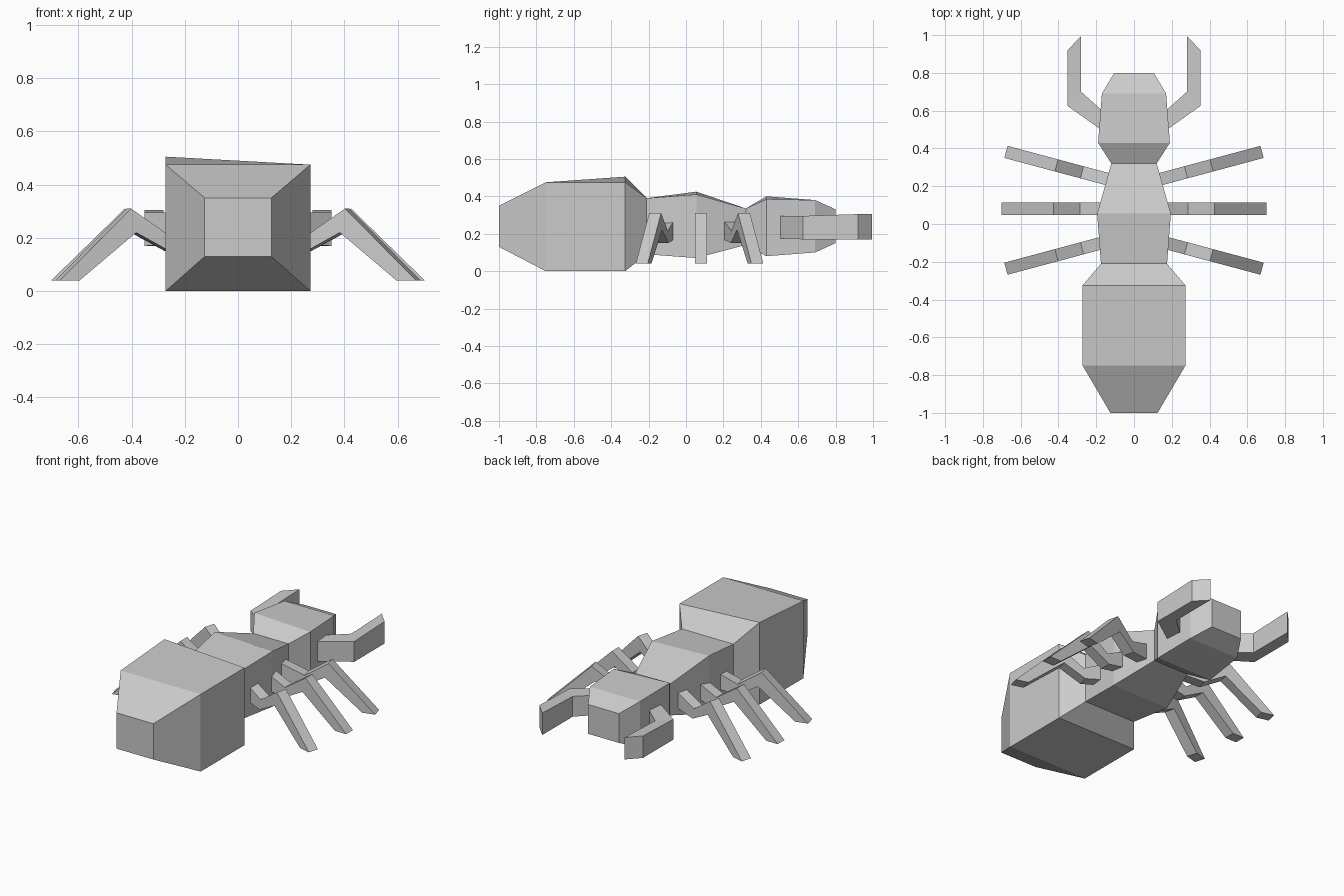
import bpy
from math import radians
from mathutils import Matrix, Vector

if "Cube" in bpy.data.objects:
    bpy.data.objects.remove(bpy.data.objects["Cube"])


def loft(name, rings):
    """Skin a list of four-point rings and cap both ends."""
    n = len(rings)
    verts = [p for ring in rings for p in ring]
    faces = [(4 * i + j, 4 * i + (j + 1) % 4, 4 * i + 4 + (j + 1) % 4, 4 * i + 4 + j)
             for i in range(n - 1) for j in range(4)]
    faces += [(3, 2, 1, 0), tuple(range(4 * n - 4, 4 * n))]
    mesh = bpy.data.meshes.new(name)
    mesh.from_pydata(verts, [], faces)
    obj = bpy.data.objects.new(name, mesh)
    bpy.context.collection.objects.link(obj)
    # consistent outward normals
    import bmesh
    bm = bmesh.new()
    bm.from_mesh(mesh)
    bmesh.ops.recalc_face_normals(bm, faces=bm.faces)
    bm.to_mesh(mesh)
    bm.free()
    return obj


def mirror_x(obj):
    obj.modifiers.new("mirror", 'MIRROR').use_mirror_merge = False


# Body: y, half width, bottom z, top z on the right, top z on the left
sections = [
    (-1.00, 0.125, 0.13, 0.35, 0.35),     # abdomen
    (-0.75, 0.272, 0.00, 0.475, 0.475),
    (-0.325, 0.272, 0.00, 0.475, 0.505),
    (-0.21, 0.175, 0.09, 0.39, 0.39),     # thorax
    (0.055, 0.195, 0.07, 0.41, 0.425),
    (0.32, 0.12, 0.14, 0.335, 0.335),     # neck
    (0.43, 0.19, 0.08, 0.385, 0.40),      # head
    (0.69, 0.17, 0.10, 0.38, 0.38),
    (0.80, 0.105, 0.15, 0.33, 0.33),
]
loft("body", [[(-w, y, b), (w, y, b), (w, y, tr), (-w, y, tl)]
              for y, w, b, tr, tl in sections])

# Mandibles: inner and outer outline points, bottom z, top z
jaw = [
    ((0.14, 0.575), (0.14, 0.475), 0.175, 0.295),
    ((0.28, 0.70), (0.352, 0.625), 0.17, 0.295),
    ((0.28, 0.995), (0.352, 0.92), 0.17, 0.305),
]
# the last outer corner is cut back to the inner tip
mirror_x(loft("mandible", [[(*i, b), (*o, b), (*o, t), (*i, t)]
                           for i, o, b, t in jaw]))

# Legs: top and bottom profile points in x, z, extruded in width and turned
half = 0.033
for name, y, angle, root in (("front_leg", 0.20, 15, 0.13),
                             ("middle_leg", 0.08, 0, 0.17),
                             ("rear_leg", -0.055, -15, 0.16)):
    profile = [((root, 0.27), (root, 0.17)),
               ((0.285, 0.215), (0.275, 0.15)),
               ((0.425, 0.31), (0.405, 0.22)),
               ((0.702, 0.04), (0.625, 0.04))]
    turn = Matrix.Translation((0, y, 0)) @ Matrix.Rotation(radians(angle), 4, 'Z')
    rings = [[turn @ Vector(p) for p in ((tx, -half, tz), (tx, half, tz),
                                         (bx, half, bz), (bx, -half, bz))]
             for (tx, tz), (bx, bz) in profile]
    mirror_x(loft(name, rings))
